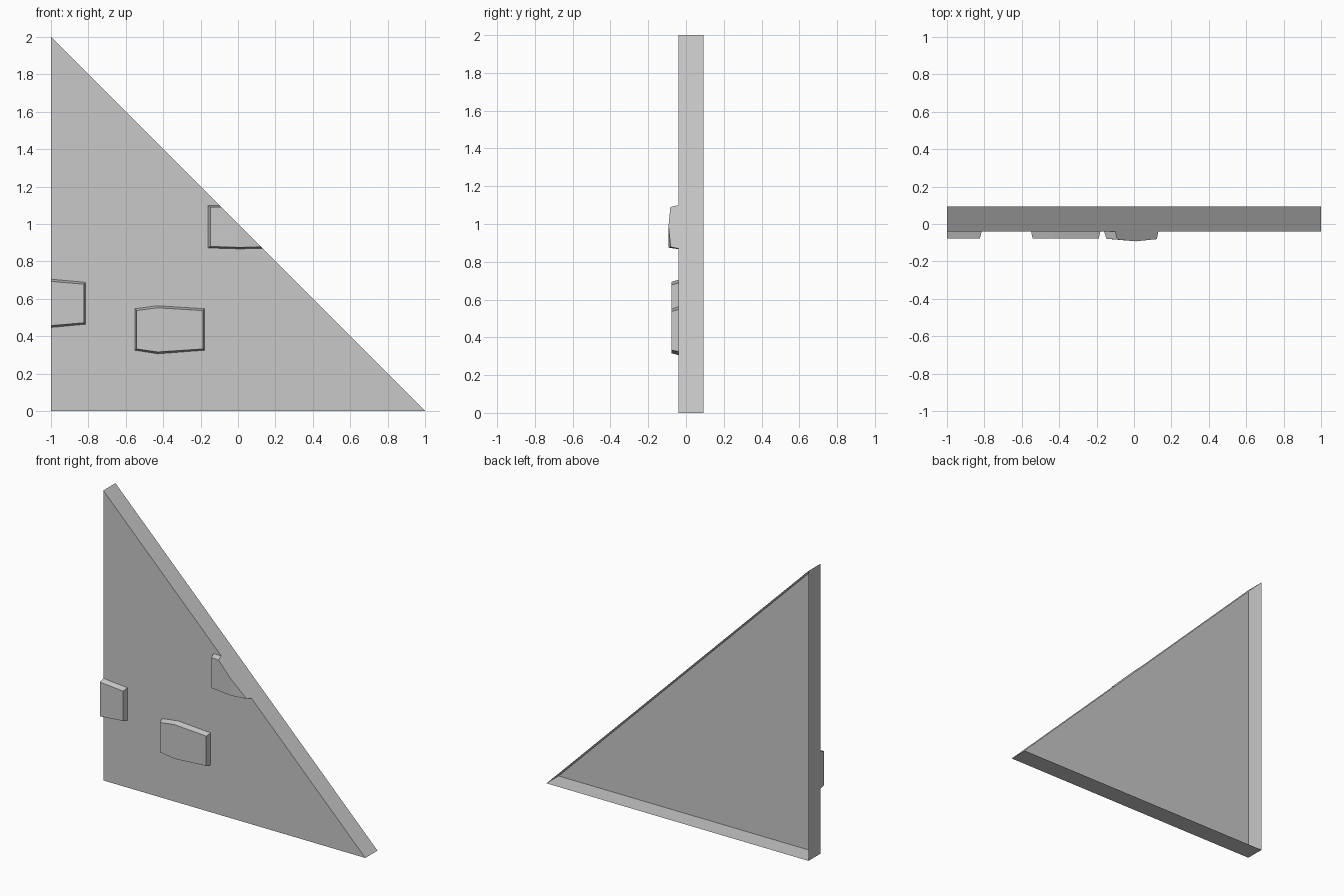
import bpy

cube = bpy.data.objects.get("Cube")
if cube:
    bpy.data.objects.remove(cube)

stone = bpy.data.materials.new("stone_grey")
stone.use_nodes = True
GREY = (0.578, 0.578, 0.578, 1)
stone.diffuse_color = GREY
stone.node_tree.nodes["Principled BSDF"].inputs["Base Color"].default_value = GREY

WALL_FRONT, WALL_BACK = -0.04, 0.0925
BRICK_FRONT = -0.078


def open_shell(name, back, front, caps=None):
    """Sides between matching outlines plus a front, open at the back.

    Outlines are (x, y, z) points listed clockwise seen from the front.
    """
    n = len(back)
    faces = [(i, (i + 1) % n, n + (i + 1) % n, n + i) for i in range(n)]
    for cap in caps or [range(n)]:
        faces.append(tuple(n + i for i in reversed(cap)))
    mesh = bpy.data.meshes.new(name)
    mesh.from_pydata(back + front, [], faces)
    mesh.materials.append(stone)
    obj = bpy.data.objects.new(name, mesh)
    bpy.context.collection.objects.link(obj)


def at_depth(outline, y):
    return [(x, y, z) for x, z in outline]


# Triangular wall, hollow behind
triangle = [(-1, 0), (-1, 2), (1, 0)]
open_shell("wall", at_depth(triangle, WALL_BACK), at_depth(triangle, WALL_FRONT))

# Whole brick with a bevelled rim
open_shell("middle_brick",
           at_depth([(-.55, .325), (-.55, .547), (-.43, .563), (-.18, .547), (-.18, .325), (-.43, .306)], WALL_FRONT),
           at_depth([(-.542, .332), (-.542, .537), (-.43, .552), (-.188, .537), (-.188, .332), (-.43, .316)], BRICK_FRONT))

# Brick cut off by the upright edge
open_shell("edge_brick",
           at_depth([(-1, .447), (-1, .705), (-.815, .688), (-.815, .464)], WALL_FRONT),
           at_depth([(-1, .457), (-1, .693), (-.824, .678), (-.824, .472)], BRICK_FRONT))

# Creased brick cut off by the sloping edge
open_shell("slope_brick",
           at_depth([(-.16, .872), (-.16, 1.1), (-.1, 1.1), (.01, .99), (.13, .87), (.01, .867)], WALL_FRONT),
           [(-.147, -.079, .88), (-.147, -.079, 1.09), (-.09, -.083, 1.09),
            (.01, -.0925, .99), (.122, -.081, .878), (.01, -.0925, .875)],
           caps=[(0, 1, 2, 3, 5), (3, 4, 5)])
